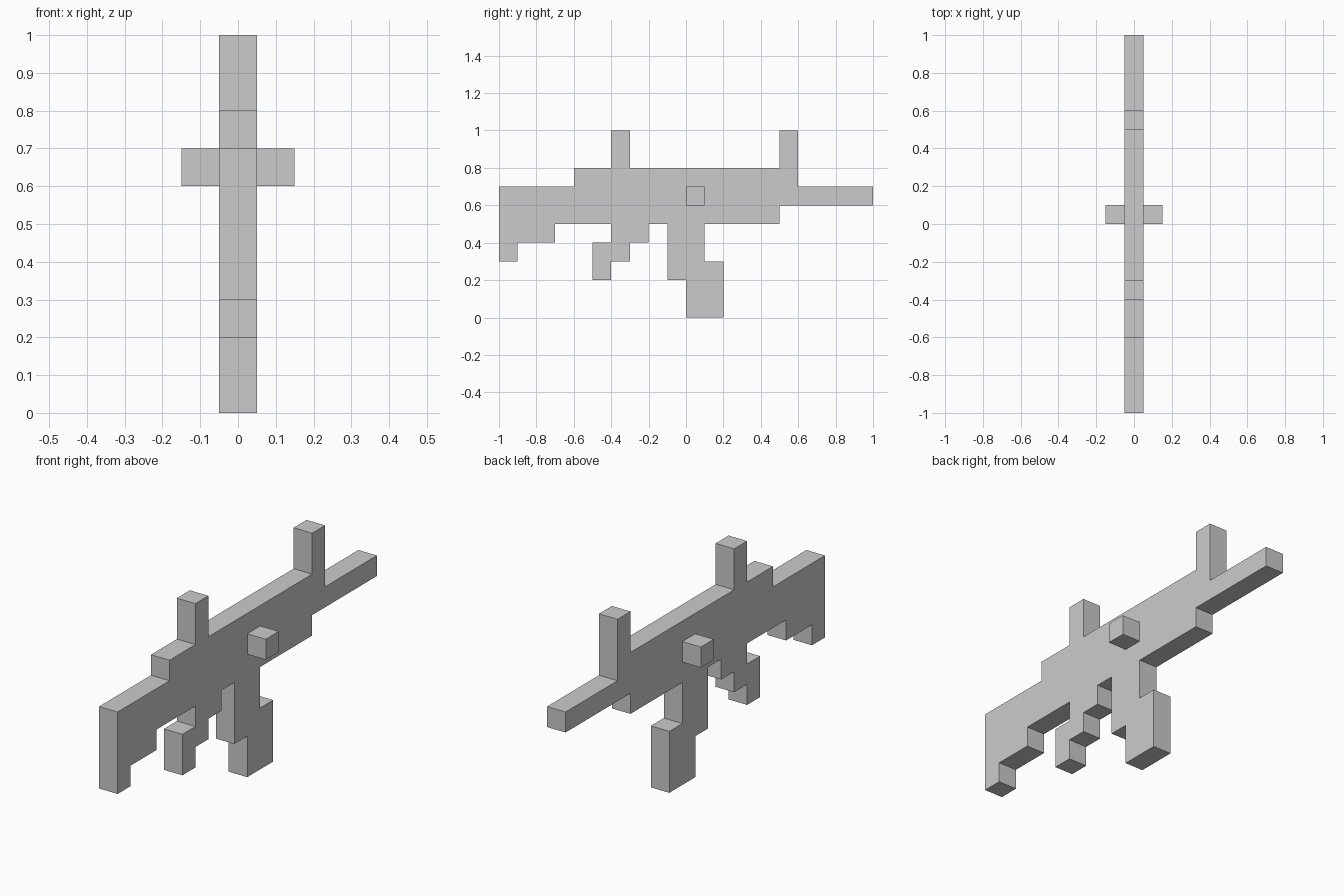
import bpy
import bmesh

UNIT = 0.1  # every part sits on a grid of this size

cube = bpy.data.objects.get("Cube")
if cube:
    bpy.data.objects.remove(cube, do_unlink=True)

grey = bpy.data.materials.new("plain_grey")
grey.use_nodes = True
colour = (0.6, 0.6, 0.6, 1)
grey.diffuse_color = colour
grey.node_tree.nodes["Principled BSDF"].inputs["Base Color"].default_value = colour


def extrude_profile(name, profile, x_min=-0.5, x_max=0.5):
    """Extrude a side profile of (y, z) grid points across x."""
    bm = bmesh.new()
    verts = [bm.verts.new((x_min * UNIT, y * UNIT, z * UNIT)) for y, z in profile]
    face = bm.faces.new(verts)
    result = bmesh.ops.extrude_face_region(bm, geom=[face], use_keep_orig=True)
    moved = [v for v in result["geom"] if isinstance(v, bmesh.types.BMVert)]
    bmesh.ops.translate(bm, verts=moved, vec=((x_max - x_min) * UNIT, 0, 0))
    bmesh.ops.recalc_face_normals(bm, faces=bm.faces)
    mesh = bpy.data.meshes.new(name)
    bm.to_mesh(mesh)
    bm.free()
    mesh.materials.append(grey)
    obj = bpy.data.objects.new(name, mesh)
    bpy.context.collection.objects.link(obj)
    return obj


def block(name, y_range, z_range, **width):
    """Rectangular part spanning the given grid ranges."""
    (y0, y1), (z0, z1) = y_range, z_range
    return extrude_profile(name, [(y0, z0), (y1, z0), (y1, z1), (y0, z1)], **width)


# Main body and the thin bar at the back
block("receiver", (-6, 5), (5, 8))
block("barrel", (5, 10), (6, 7))

# Upright posts on top
block("front_post", (-4, -3), (8, 10))
block("back_post", (5, 6), (7, 10))

# Stepped stock
extrude_profile("stock", [(-10, 3), (-9, 3), (-9, 4), (-7, 4), (-7, 5),
                          (-6, 5), (-6, 7), (-10, 7)])

# Stepped grip
extrude_profile("grip", [(-5, 2), (-4, 2), (-4, 3), (-3, 3), (-3, 4),
                         (-2, 4), (-2, 5), (-4, 5), (-4, 4), (-5, 4)])

# Stepped magazine
extrude_profile("magazine", [(-1, 2), (0, 2), (0, 0), (2, 0), (2, 3),
                             (1, 3), (1, 5), (-1, 5)])

# Side knobs
for side, x_min in (("left", 0.5), ("right", -1.5)):
    block(side + "_knob", (0, 1), (6, 7), x_min=x_min, x_max=x_min + 1)
